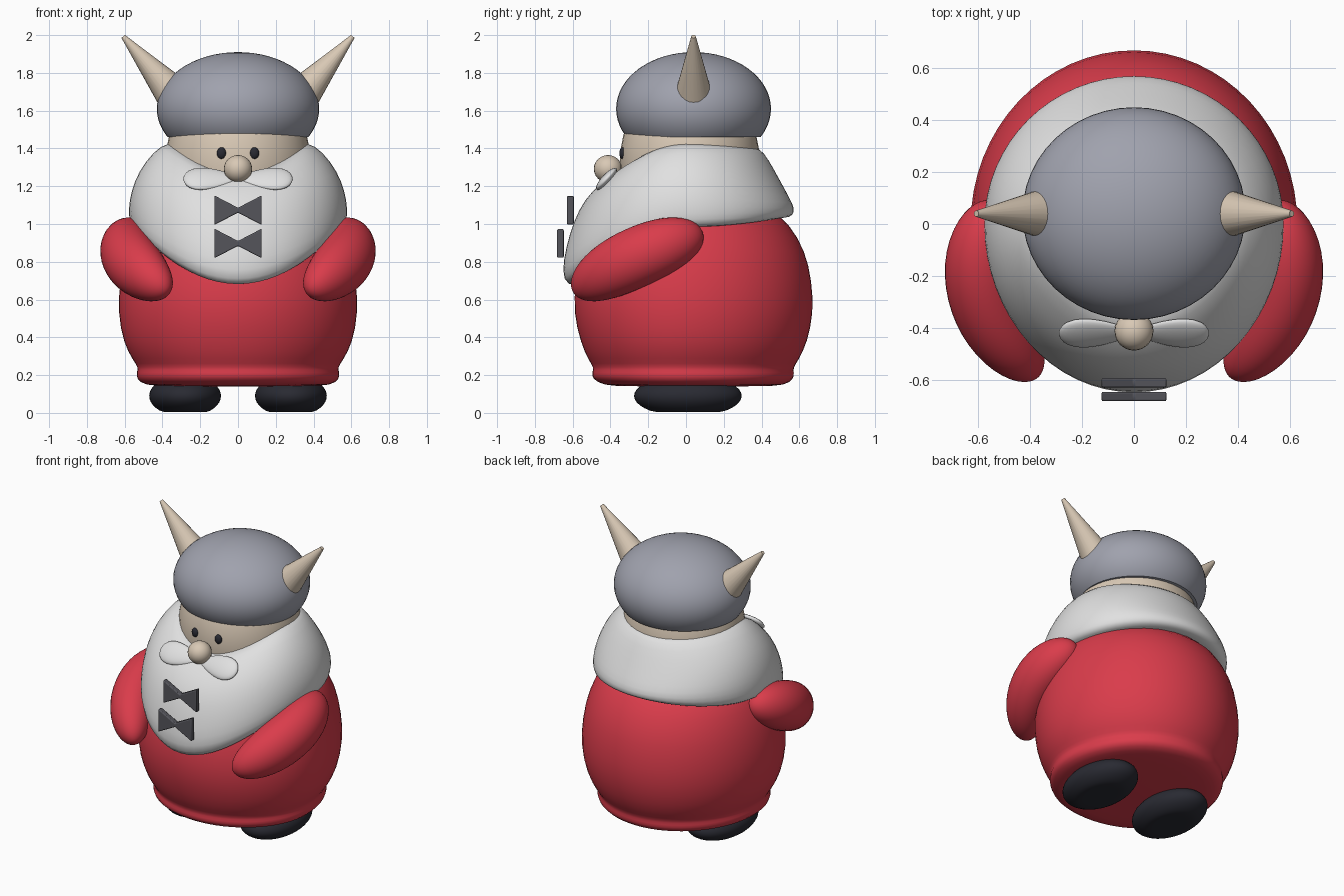
import bpy, bmesh
from math import sin, cos, pi
from mathutils import Vector, Matrix

cube = bpy.data.objects.get("Cube")
if cube:
    bpy.data.objects.remove(cube, do_unlink=True)


def material(name, rgb):
    m = bpy.data.materials.new(name)
    m.use_nodes = True
    m.diffuse_color = (*rgb, 1)
    m.node_tree.nodes["Principled BSDF"].inputs["Base Color"].default_value = (*rgb, 1)
    return m


RED = material("coat red", (0.70, 0.045, 0.07))
WHITE = material("beard white", (0.75, 0.75, 0.75))
GREY = material("helmet grey", (0.35, 0.36, 0.42))
SKIN = material("skin and horn beige", (0.69, 0.58, 0.46))
BLACK = material("boot black", (0.022, 0.023, 0.032))
DARK = material("bow dark grey", (0.09, 0.09, 0.105))


def finish(bm, name, mat, subsurf=0, angle=0.7):
    bmesh.ops.recalc_face_normals(bm, faces=bm.faces)
    mesh = bpy.data.meshes.new(name)
    bm.to_mesh(mesh)
    bm.free()
    mesh.materials.append(mat)
    ob = bpy.data.objects.new(name, mesh)
    bpy.context.collection.objects.link(ob)
    bpy.ops.object.select_all(action='DESELECT')
    ob.select_set(True)
    bpy.context.view_layer.objects.active = ob
    if subsurf:
        ob.modifiers.new("smooth", 'SUBSURF').levels = subsurf
        ob.modifiers["smooth"].render_levels = subsurf
        mesh.shade_smooth()
    else:
        bpy.ops.object.shade_smooth_by_angle(angle=angle)
    return ob


def loft(name, rings, mat):
    # skin a stack of closed rings and cap both ends
    bm = bmesh.new()
    loops = [[bm.verts.new(p) for p in ring] for ring in rings]
    n = len(loops[0])
    for a, b in zip(loops, loops[1:]):
        for i in range(n):
            j = (i + 1) % n
            bm.faces.new((a[i], a[j], b[j], b[i]))
    bm.faces.new(loops[0])
    bm.faces.new(loops[-1])
    return finish(bm, name, mat, subsurf=1)


def egg_ring(rx, front, back, z_front, z_side, z_back, n=32):
    # oval with its own front/back depth, and a height that varies round it
    pts = []
    for i in range(n):
        a = 2 * pi * i / n
        c = cos(a)
        depth, z_end = (back, z_back) if c > 0 else (-front, z_front)
        pts.append((rx * sin(a), depth * c, z_side + (z_end - z_side) * c * c))
    return pts


def ball(name, mat, centre, radii, rule=None, rot=None, segs=40):
    bm = bmesh.new()
    bmesh.ops.create_uvsphere(bm, u_segments=segs, v_segments=segs // 2, radius=1)
    for v in bm.verts:
        co = Vector([v.co[i] * radii[i] for i in range(3)])
        if rule:
            co = rule(co)
        if rot:
            co = rot @ co
        v.co = co + Vector(centre)
    return finish(bm, name, mat, angle=1.2)


# Coat body with a rolled hem
coat = [(0.36, -0.32, 0.40, 0.14), (0.50, -0.44, 0.53, 0.145),
        (0.54, -0.50, 0.575, 0.18), (0.54, -0.50, 0.575, 0.215),
        (0.53, -0.49, 0.57, 0.24), (0.56, -0.52, 0.60, 0.28),
        (0.61, -0.56, 0.645, 0.37), (0.64, -0.60, 0.68, 0.53),
        (0.63, -0.59, 0.67, 0.70), (0.595, -0.54, 0.635, 0.86),
        (0.53, -0.48, 0.55, 1.0), (0.43, -0.40, 0.43, 1.12)]
loft("coat_body", [egg_ring(x, f, b, z, z, z) for x, f, b, z in coat], RED)

# Beard wrapping the head, hanging to a point in front
beard = [(0.31, -0.31, 0.34, 1.25, 1.40, 1.38),
         (0.37, -0.37, 0.39, 1.275, 1.44, 1.41),
         (0.45, -0.45, 0.44, 1.22, 1.385, 1.34),
         (0.53, -0.54, 0.50, 1.13, 1.28, 1.23),
         (0.57, -0.60, 0.55, 1.01, 1.17, 1.14),
         (0.582, -0.64, 0.58, 0.87, 1.09, 1.08),
         (0.58, -0.66, 0.57, 0.75, 1.02, 1.045),
         (0.565, -0.64, 0.53, 0.66, 0.98, 1.03),
         (0.46, -0.52, 0.44, 0.68, 0.98, 1.04)]
loft("beard", [egg_ring(*r) for r in beard], WHITE)

# Head and helmet
ball("head", SKIN, (0, 0.02, 1.33), (0.383, 0.37, 0.45))
bm = bmesh.new()
bmesh.ops.create_uvsphere(bm, u_segments=48, v_segments=32, radius=1)
cut = bmesh.ops.bisect_plane(bm, geom=bm.verts[:] + bm.edges[:] + bm.faces[:],
                             plane_co=(0, 0, -0.5), plane_no=(0, 0, -1), clear_outer=True)
bmesh.ops.holes_fill(bm, edges=[e for e in bm.edges if e.is_boundary])
for v in bm.verts:
    v.co = Vector((v.co.x * 0.43, v.co.y * 0.41 + 0.04, v.co.z * 0.30 + 1.61))
finish(bm, "helmet", GREY)

# Nose
ball("nose", SKIN, (0, -0.413, 1.292), (0.075, 0.075, 0.073), segs=24)


def sole(co):
    co.z = max(co.z, -0.085)
    return co


def tube(name, a, mid, b, radius, mat, steps=14, n=20):
    # rounded sausage along a curve from a through mid to b
    a, mid, b = Vector(a), Vector(mid), Vector(b)
    ctrl = 2 * mid - (a + b) / 2
    rings = []
    for k in range(steps + 1):
        u = -cos(pi * k / steps) * 0.999
        t = (u + 1) / 2
        p = a * (1 - t) ** 2 + ctrl * 2 * t * (1 - t) + b * t * t
        d = ((ctrl - a) * (1 - t) + (b - ctrl) * t).normalized()
        side = d.cross(Vector((0, 0, 1))).normalized()
        up = side.cross(d)
        r = radius * (1 - abs(u) ** 2.4) ** (1 / 2.2)
        rings.append([p + (side * cos(q) * 0.93 + up * sin(q)) * r
                      for q in (2 * pi * i / n for i in range(n))])
    return loft(name, rings, mat)


# Paired parts
for s, label in ((1, "left"), (-1, "right")):
    tube(label + "_arm", (s * 0.53, 0.085, 0.95), (s * 0.575, -0.26, 0.825),
         (s * 0.37, -0.585, 0.645), 0.162, RED)
    ball(label + "_boot", BLACK, (s * 0.28, 0.01, 0.09), (0.19, 0.285, 0.11), sole)
    ball(label + "_eye", BLACK, (s * 0.087, -0.335, 1.375), (0.025, 0.018, 0.031), segs=16)

    # moustache half: a flat teardrop, thin toward the nose
    def teardrop(co):
        w = 0.72 + 0.28 * s * co.x / 0.14
        return Vector((co.x, co.y * w, co.z * w))
    tilt = Matrix.Rotation(-0.75, 3, 'X') @ Matrix.Rotation(s * 0.03, 3, 'Y')
    ball(label + "_moustache", WHITE, (s * 0.15, -0.42, 1.24),
         (0.14, 0.032, 0.10), teardrop, tilt, segs=28)

    # horn
    base, tip = Vector((s * 0.335, 0.04, 1.68)), Vector((s * 0.608, 0.04, 1.993))
    axis = tip - base
    bm = bmesh.new()
    bmesh.ops.create_cone(bm, cap_ends=True, segments=24, radius1=0.1, radius2=0.012,
                          depth=axis.length)
    bm.transform(Matrix.Translation((base + tip) / 2)
                 @ axis.to_track_quat('Z', 'Y').to_matrix().to_4x4())
    finish(bm, label + "_horn", SKIN)

# Bow ties down the front of the beard
outline = [(-0.125, -0.078), (0, -0.013), (0.125, -0.078),
           (0.125, 0.078), (0, 0.013), (-0.125, 0.078)]
for name, y, z in (("upper_bow", -0.63, 1.073), ("lower_bow", -0.683, 0.897)):
    bm = bmesh.new()
    face = bm.faces.new([bm.verts.new((px, y, z + pz)) for px, pz in outline])
    out = bmesh.ops.extrude_face_region(bm, geom=[face])
    bmesh.ops.translate(bm, vec=(0, 0.036, 0),
                        verts=[g for g in out["geom"] if isinstance(g, bmesh.types.BMVert)])
    bow = finish(bm, name, DARK, angle=0.5)
    bevel = bow.modifiers.new("bevel", 'BEVEL')
    bevel.width = 0.006
    bevel.segments = 2
